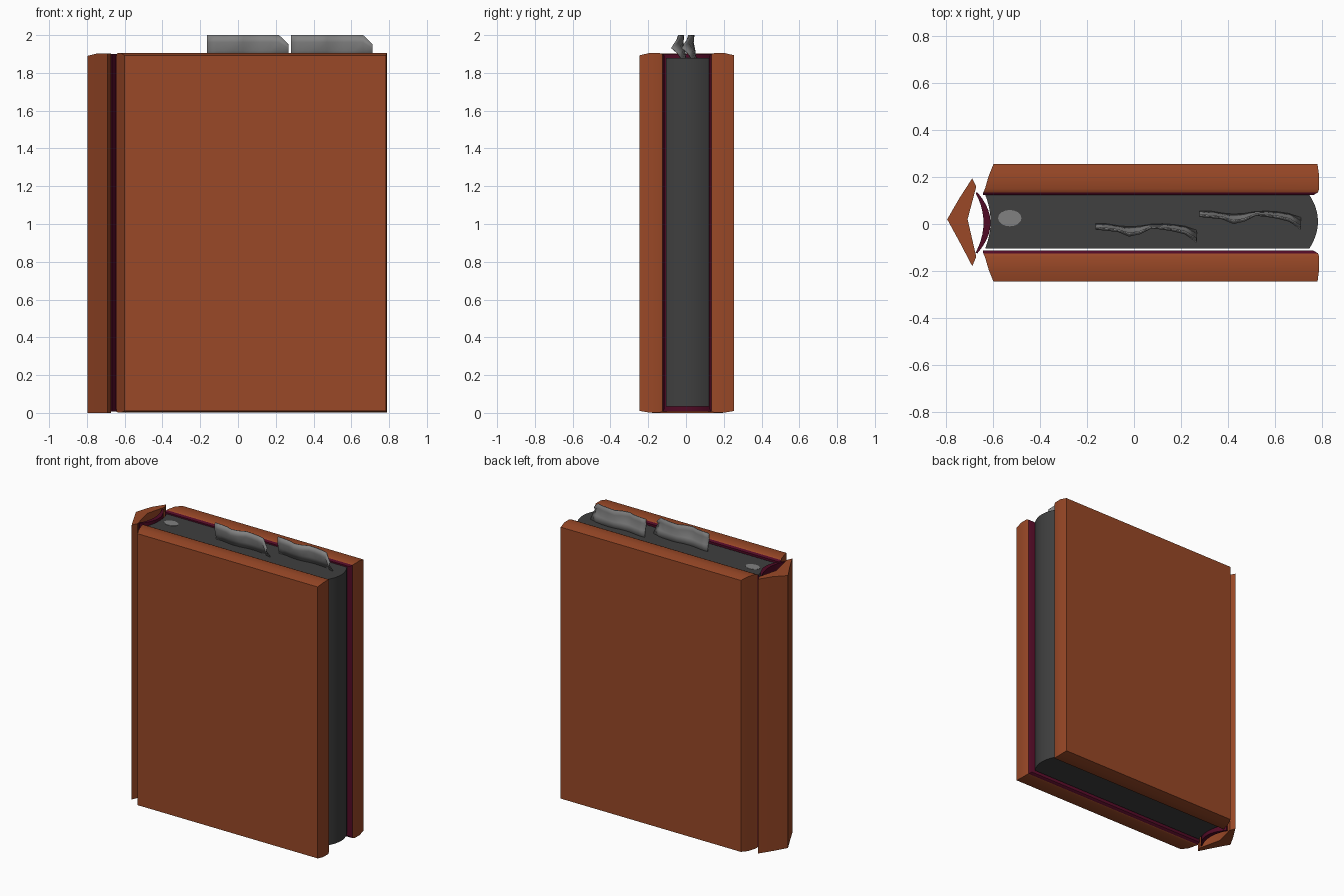
import bpy, bmesh, math

if "Cube" in bpy.data.objects:
    bpy.data.objects.remove(bpy.data.objects["Cube"])

CY = 0.005  # centre line of the book in y


def material(name, rgb):
    m = bpy.data.materials.new(name)
    m.diffuse_color = (*rgb, 1)
    m.use_nodes = True
    m.node_tree.nodes["Principled BSDF"].inputs["Base Color"].default_value = m.diffuse_color
    return m


LEATHER = material("brown leather", (0.32, 0.065, 0.02))
LINING = material("maroon lining", (0.08, 0.003, 0.018))
PAGES = material("dark grey paper", (0.05, 0.05, 0.05))
TABS = material("light grey tab", (0.22, 0.22, 0.22))


def finish(name, bm, mats, angle):
    bmesh.ops.recalc_face_normals(bm, faces=bm.faces)
    me = bpy.data.meshes.new(name)
    bm.to_mesh(me)
    bm.free()
    ob = bpy.data.objects.new(name, me)
    bpy.context.collection.objects.link(ob)
    for m in mats:
        me.materials.append(m)
    bpy.ops.object.select_all(action='DESELECT')
    ob.select_set(True)
    bpy.context.view_layer.objects.active = ob
    bpy.ops.object.shade_smooth_by_angle(angle=math.radians(angle))
    return ob


def prism(name, outline, z0, z1, mat, angle=40):
    """Extrude an xy outline straight up."""
    bm = bmesh.new()
    f = bm.faces.new([bm.verts.new((x, y, z0)) for x, y in outline])
    ext = bmesh.ops.extrude_face_region(bm, geom=[f])["geom"]
    for v in ext:
        if isinstance(v, bmesh.types.BMVert):
            v.co.z = z1
    return finish(name, bm, [mat], angle)


def arc(xe, xm, half, n=10):
    """Points of a bow from +half to -half: xe at the ends, xm in the middle."""
    return [(xe + (xm - xe) * (1 - t * t), CY + half * t)
            for t in [1 - 2 * i / n for i in range(n + 1)]]


# Covers: rectangular rings stacked from the outer to the lined inner face
# each ring: distance from centre, x min, x max, z min, z max
RINGS = [(0.25, -0.60, 0.783, 0.010, 1.893),
         (0.20, -0.62, 0.79, 0.002, 1.905),
         (0.145, -0.636, 0.79, 0.002, 1.905),
         (0.130, -0.643, 0.785, 0.006, 1.900),
         (0.118, -0.645, 0.765, 0.020, 1.890)]


def cover(name, side):
    bm = bmesh.new()
    rings = []
    for d, x0, x1, z0, z1 in RINGS:
        rings.append([bm.verts.new((x, CY + side * d, z)) for x, z in
                      ((x0, z0), (x1, z0), (x1, z1), (x0, z1))])
    for a, b in zip(rings, rings[1:]):
        for i in range(4):
            j = (i + 1) % 4
            bm.faces.new((a[i], a[j], b[j], b[i]))
    bm.faces.new(rings[0])
    bm.faces.new(rings[-1])
    for f in bm.faces:  # inner side is lined
        f.material_index = int(abs(f.calc_center_median().y - CY) < 0.126)
    finish(name, bm, [LEATHER, LINING], 40)


cover("front_cover", -1)
cover("back_cover", 1)

# Page block: bowed fore edge, hollow at the spine
py = CY + 0.005
page_outline = ([(x, y + 0.005) for x, y in arc(0.748, 0.785, 0.115)]
                + [(x, y + 0.005) for x, y in reversed(arc(-0.635, -0.612, 0.115))])
prism("page_block", page_outline, 0.035, 1.88, PAGES)

# Spine lining: a thin bowed sheet behind the pages
prism("spine_lining", arc(-0.668, -0.612, 0.13) + arc(-0.676, -0.642, 0.128)[::-1],
      0.008, 1.9, LINING)

# Spine: a wide chevron, slightly lower at the tip
spine = prism("spine", [(-0.797, 0.02), (-0.745, 0.11), (-0.69, 0.195), (-0.673, 0.16),
                        (-0.71, 0.02), (-0.673, -0.14), (-0.69, -0.18), (-0.745, -0.075)],
              0.0, 1.903, LEATHER, 30)
for v in spine.data.vertices:
    if v.co.x < -0.78 and v.co.z > 1:
        v.co.z = 1.89

# Wavy bookmark tabs: curved sheets standing on the page block
WAVE_LOW = [0.0, 0.0, -0.008, -0.012, -0.01, -0.002, 0.0, -0.003, -0.01, -0.025]
WAVE_TOP = [-0.02, -0.025, -0.03, -0.05, -0.04, -0.015, -0.02, -0.028, -0.04, -0.075]


def tab(name, dx, dy):
    bm = bmesh.new()
    cols = []
    for i in range(10):
        x = -0.165 + 0.43 * i / 9
        top = 1.955 if i == 9 else 2.0
        col = []
        for t, k in ((0, 0), (0.35, 0.35), (0.7, 1.0), (1, 0.7)):
            y = WAVE_LOW[i] + (WAVE_TOP[i] - WAVE_LOW[i]) * k
            col.append(bm.verts.new((x + dx, y + dy, 1.875 + (top - 1.875) * t)))
        cols.append(col)
    for a, b in zip(cols, cols[1:]):
        for j in range(3):
            bm.faces.new((a[j], b[j], b[j + 1], a[j + 1]))
    ob = finish(name, bm, [TABS], 40)
    sol = ob.modifiers.new("thickness", 'SOLIDIFY')
    sol.thickness = 0.006


tab("left_tab", 0.0, -0.004)
tab("right_tab", 0.445, 0.05)

# Small pale patch lying on the page tops near the spine
prism("page_patch", [(-0.53 + 0.05 * math.cos(a * math.pi / 8),
                      0.025 + 0.035 * math.sin(a * math.pi / 8)) for a in range(16)],
      1.878, 1.882, TABS)
